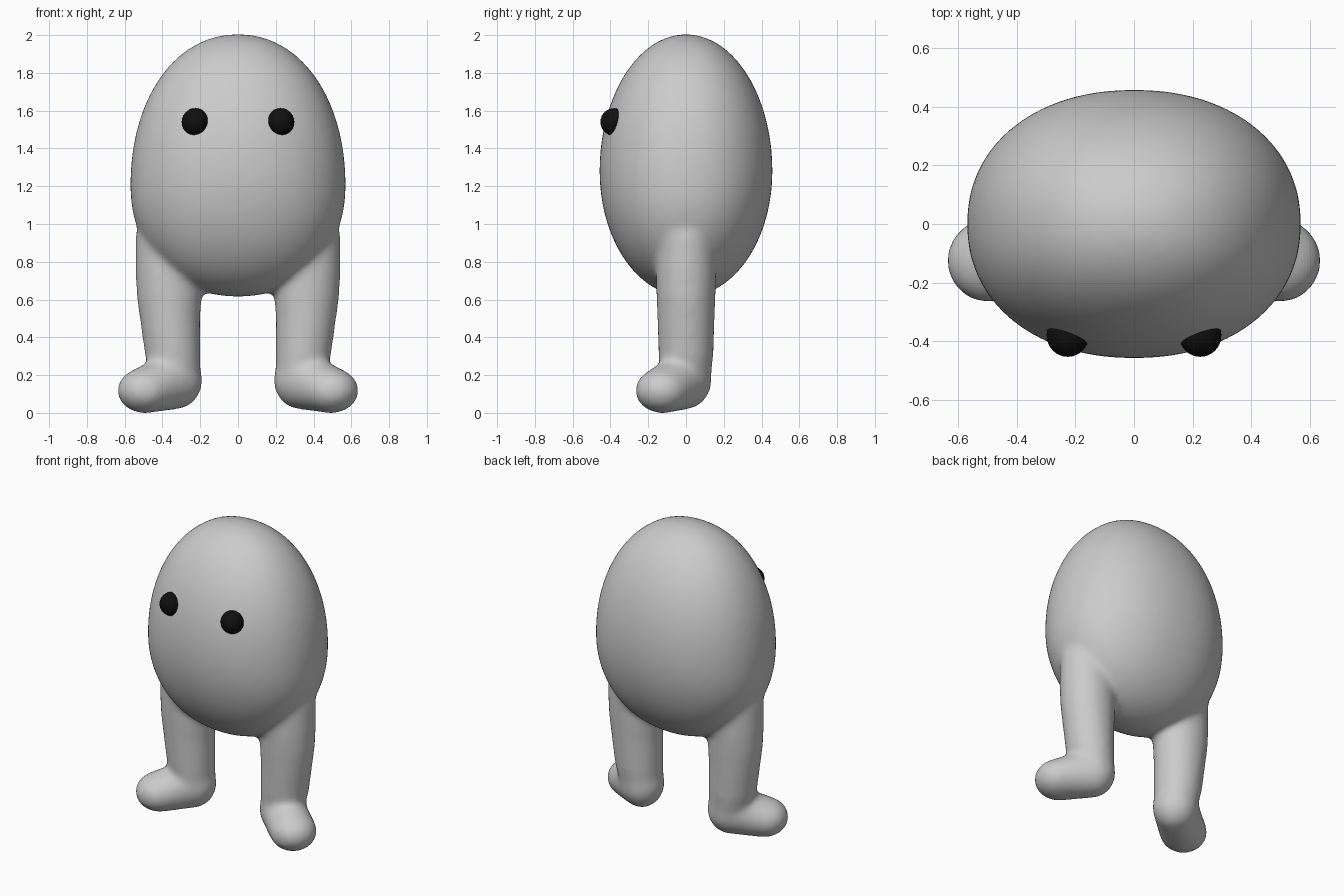
import bpy, bmesh
from math import sin, cos, pi
from mathutils import Matrix

cube = bpy.data.objects.get("Cube")
if cube:
    bpy.data.objects.remove(cube, do_unlink=True)


def material(name, rgb):
    m = bpy.data.materials.new(name)
    m.use_nodes = True
    m.diffuse_color = (*rgb, 1)
    bsdf = next(n for n in m.node_tree.nodes if n.type == 'BSDF_PRINCIPLED')
    bsdf.inputs["Base Color"].default_value = (*rgb, 1)
    return m


def make_object(name, bm, mat):
    bmesh.ops.recalc_face_normals(bm, faces=bm.faces)
    mesh = bpy.data.meshes.new(name)
    bm.to_mesh(mesh)
    bm.free()
    mesh.materials.append(mat)
    mesh.shade_smooth()
    obj = bpy.data.objects.new(name, mesh)
    bpy.context.collection.objects.link(obj)
    return obj


def loft(bm, rings, power=2.0, n=64):
    """Closed skin over horizontal rings (z, centre x, radius x, radius y)."""
    def bulge(v):
        return (1 if v >= 0 else -1) * abs(v) ** (2 / power)
    loops = []
    for z, cx, rx, ry in rings:
        loops.append([bm.verts.new((cx + rx * bulge(cos(2 * pi * i / n)),
                                    ry * bulge(sin(2 * pi * i / n)), z)) for i in range(n)])
    for a, b in zip(loops, loops[1:]):
        for i in range(n):
            j = (i + 1) % n
            bm.faces.new((a[i], a[j], b[j], b[i]))
    bm.faces.new(loops[0][::-1])
    bm.faces.new(loops[-1])


def ellipsoid(bm, centre, radii):
    mat = Matrix.Translation(centre) @ Matrix.Diagonal((*radii, 1))
    return bmesh.ops.create_uvsphere(bm, u_segments=32, v_segments=20, radius=1, matrix=mat)["verts"]


def egg_radius(z, mid, low, high, widest, power):
    t = abs(z - mid) / ((high - mid) if z > mid else (mid - low))
    return max(0.004, widest * max(0, 1 - t ** power) ** (1 / power))


grey = material("body grey", (0.6, 0.6, 0.6))
black = material("eye black", (0.005, 0.005, 0.005))

# Egg shaped torso
bm = bmesh.new()
steps = 48
rings = []
for i in range(steps + 1):
    z = 1.31 - 0.695 * cos(pi * i / steps)
    rings.append((z, 0, egg_radius(z, 1.2, 0.615, 2.005, 0.57, 2.1),
                  egg_radius(z, 1.28, 0.615, 2.005, 0.458, 2.0)))
loft(bm, rings, power=2.15)

# Legs and turned out feet
leg = [(0.15, 0.325, 0.125, 0.13), (0.3, 0.345, 0.147, 0.145), (0.5, 0.36, 0.16, 0.152),
       (0.62, 0.365, 0.172, 0.157), (0.75, 0.37, 0.172, 0.16), (0.95, 0.38, 0.162, 0.15)]
for side in (1, -1):
    loft(bm, [(z, side * cx, rx, ry) for z, cx, rx, ry in leg], n=48)
    foot = ellipsoid(bm, (side * 0.325, 0, 0.175), (0.137, 0.137, 0.155))
    foot += ellipsoid(bm, (side * 0.495, -0.125, 0.118), (0.145, 0.145, 0.12))
    hull = bmesh.ops.convex_hull(bm, input=foot)
    inner = [v for v in hull["geom_interior"] if isinstance(v, bmesh.types.BMVert)]
    bmesh.ops.delete(bm, geom=inner, context='VERTS')
    # Keep only the outer skin of the foot
    outer = {g for g in hull["geom"] if isinstance(g, bmesh.types.BMFace)}
    stray = [f for v in foot if v.is_valid for f in v.link_faces if f not in outer]
    bmesh.ops.delete(bm, geom=list(set(stray)), context='FACES')
body = make_object("body", bm, grey)

# Melt the parts into one skin
remesh = body.modifiers.new("merge", 'REMESH')
remesh.mode = 'VOXEL'
remesh.voxel_size = 0.018
remesh.use_smooth_shade = True
soften = body.modifiers.new("soften", 'SMOOTH')
soften.factor = 0.5
soften.iterations = 16

# Eyes
for side, name in ((1, "left_eye"), (-1, "right_eye")):
    bm = bmesh.new()
    ellipsoid(bm, (side * 0.226, -0.38, 1.54), (0.072, 0.073, 0.073))
    make_object(name, bm, black)
